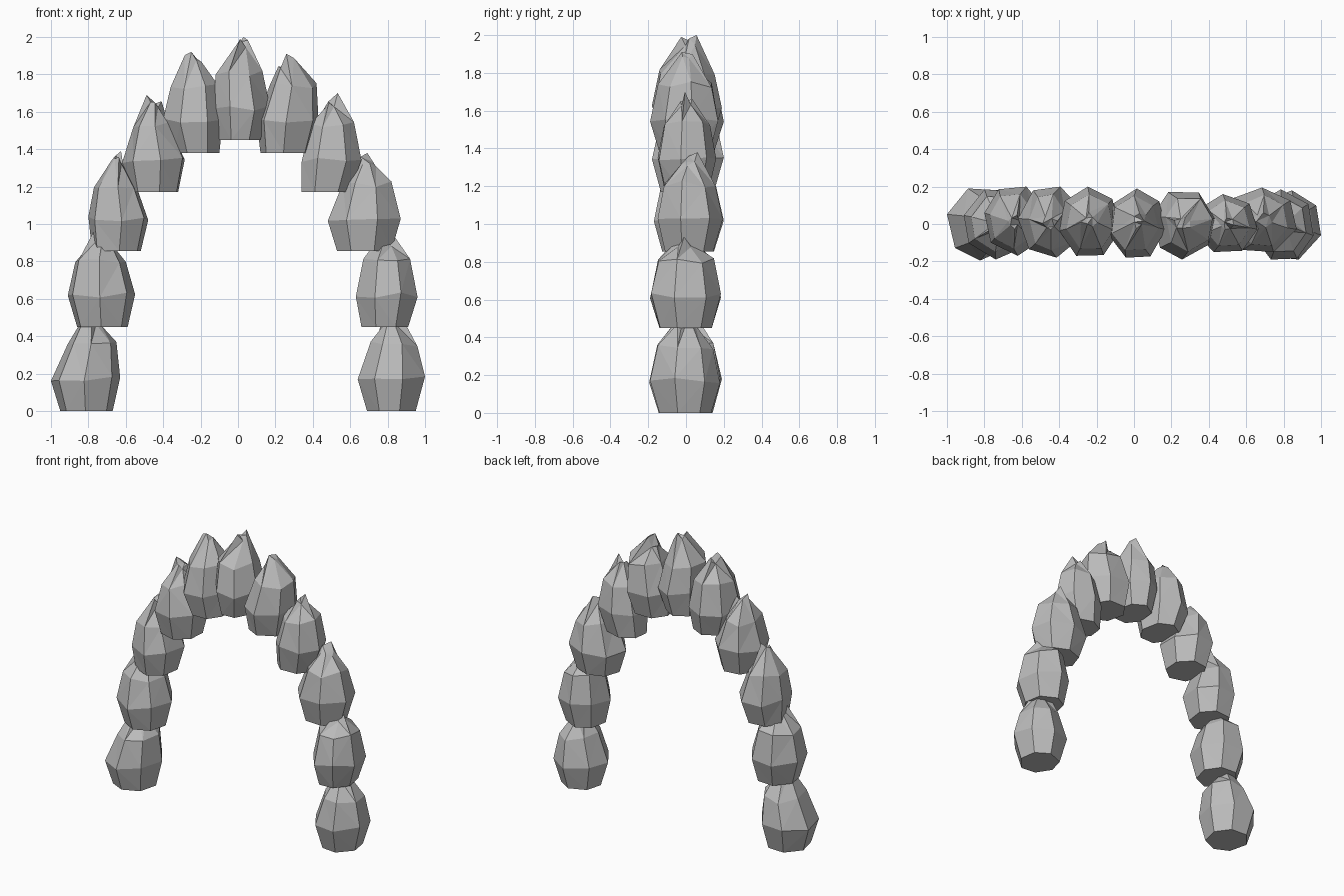
import bpy, bmesh, math, random

if "Cube" in bpy.data.objects:
    bpy.data.objects.remove(bpy.data.objects["Cube"])

random.seed(4)
stone = bpy.data.materials.new("grey stone")
stone.diffuse_color = (0.5, 0.5, 0.5, 1)
stone.use_nodes = True
stone.node_tree.nodes["Principled BSDF"].inputs["Base Color"].default_value = stone.diffuse_color
SIDES = 7


def fit(values, lo, hi):
    a, b = min(values), max(values)
    return [lo + (v - a) / (b - a) * (hi - lo) for v in values]


def rock(name, z, phase, base, mid, shoulder, tip, y_mid=(-0.19, 0.185)):
    """Seven-sided pointed boulder; base/mid/shoulder are x extents, tip is (x, y, height)."""
    bm = bmesh.new()
    angles = [math.radians(phase + 360 / SIDES * i + random.uniform(-4, 4)) for i in range(SIDES)]
    y0, y1 = y_mid
    spans = [(0, base, (y0 * 0.74, y1 * 0.74), 0),
             (0.17, mid, (y0, y1), 0.015),
             (0.355, shoulder, (y0 * 0.78, y1 * 0.8), 0.02)]
    rings = []
    for dz, xr, yr, jitter in spans:
        xs = fit([math.cos(a) for a in angles], *xr)
        ys = fit([math.sin(a) for a in angles], *yr)
        rings.append([bm.verts.new((x, y, z + dz + random.uniform(-jitter, jitter)))
                      for x, y in zip(xs, ys)])
    # jagged little crown
    peak = random.randrange(SIDES)
    crown = []
    for i, a in enumerate(angles):
        r = random.uniform(0.02, 0.05)
        drop = 0 if i == peak else random.uniform(0.01, 0.08)
        crown.append(bm.verts.new((tip[0] + r * math.cos(a), tip[1] + r * math.sin(a), tip[2] - drop)))
    rings.append(crown)
    for low, high in zip(rings, rings[1:]):
        for i in range(SIDES):
            j = (i + 1) % SIDES
            bm.faces.new((low[i], low[j], high[j], high[i]))
    bm.faces.new(rings[0][::-1])
    bm.faces.new(crown)
    bmesh.ops.triangulate(bm, faces=[f for f in bm.faces if f.calc_center_median().z > z + 0.01])
    bmesh.ops.recalc_face_normals(bm, faces=bm.faces)
    me = bpy.data.meshes.new(name)
    bm.to_mesh(me)
    bm.free()
    me.materials.append(stone)
    bpy.context.collection.objects.link(bpy.data.objects.new(name, me))


# left pillar
rock("left_foot_rock", 0, -90, (-.95, -.67), (-1, -.63), (-.91, -.65), (-.78, 0, .54), (-.195, .19))
rock("left_pillar_rock", .45, -92, (-.86, -.59), (-.91, -.55), (-.87, -.6), (-.72, 0, .98))
rock("left_spring_rock", .855, -87, (-.78, -.52), (-.8, -.48), (-.77, -.54), (-.64, 0.01, 1.39), (-.17, .2))
# crown of the arch
rock("left_haunch_rock", 1.17, -80, (-.58, -.32), (-.62, -.285), (-.56, -.37), (-.45, 0, 1.69), (-.18, .2))
rock("left_crown_rock", 1.38, -116, (-.34, -.1), (-.4, -.08), (-.36, -.11), (-.24, 0.02, 1.92), (-.17, .2))
rock("keystone_rock", 1.45, -113, (-.1, .12), (-.13, .17), (-.12, .13), (.03, 0.02, 2.0), (-.18, .19))
rock("right_crown_rock", 1.38, -90, (.12, .38), (.1, .43), (.17, .42), (.26, 0.01, 1.91), (-.19, .17))
rock("right_haunch_rock", 1.17, -112, (.34, .6), (.34, .66), (.39, .62), (.5, 0, 1.70), (-.15, .16))
# right pillar
rock("right_spring_rock", .855, -120, (.53, .82), (.48, .87), (.56, .82), (.69, 0.02, 1.38), (-.15, .195))
rock("right_pillar_rock", .45, -115, (.66, .91), (.63, .96), (.67, .92), (.8, 0, .95))
rock("right_foot_rock", 0, -121, (.69, .95), (.64, 1), (.71, .96), (.82, 0, .54), (-.19, .18))
